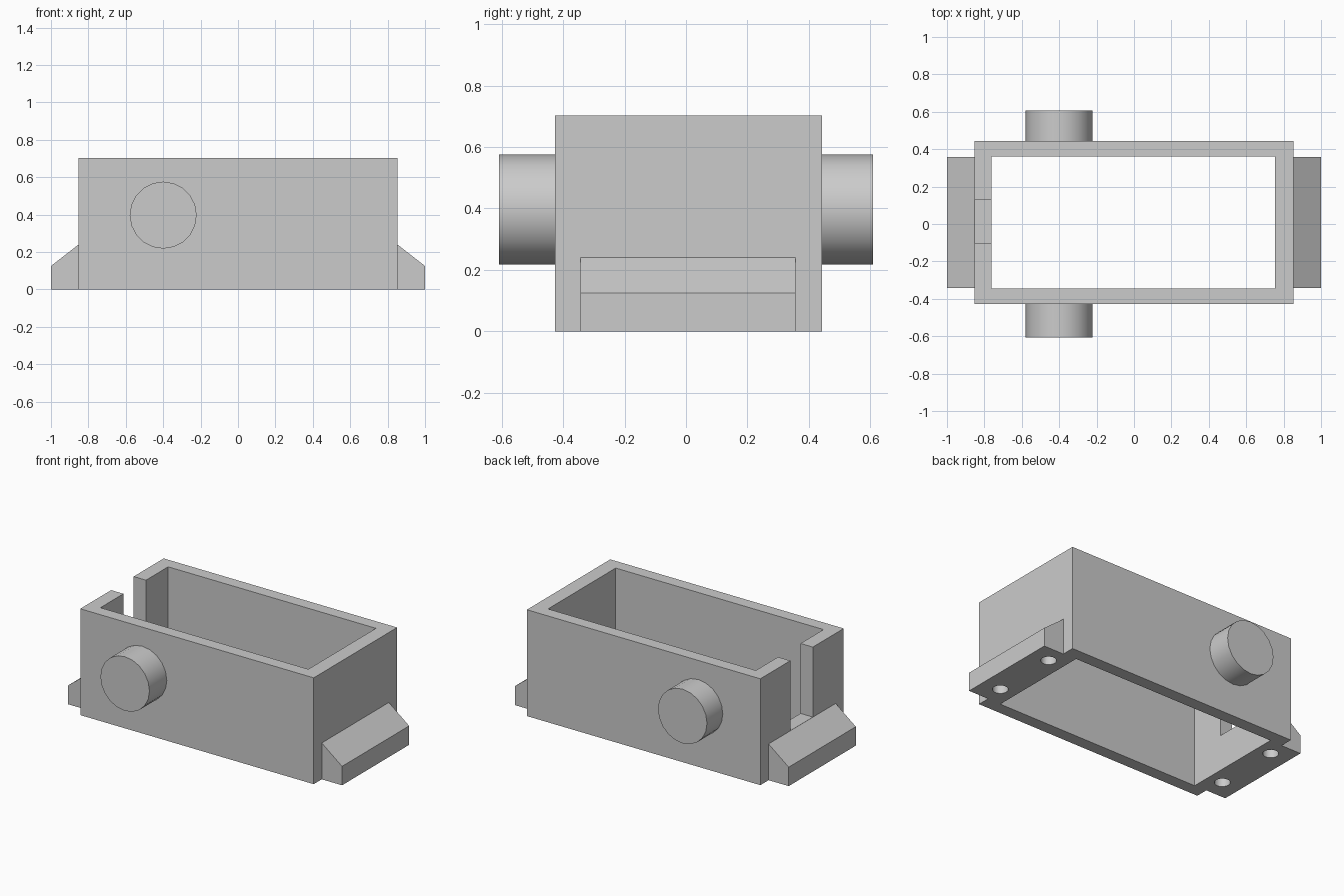
import bpy
import bmesh
from math import pi
from mathutils import Matrix, Vector

default = bpy.data.objects.get("Cube")
if default:
    bpy.data.objects.remove(default, do_unlink=True)

grey = bpy.data.materials.new("plain grey")
grey.use_nodes = True
colour = (0.6, 0.6, 0.6, 1)
grey.diffuse_color = colour
grey.node_tree.nodes["Principled BSDF"].inputs["Base Color"].default_value = colour


def finish(name, bm):
    bmesh.ops.recalc_face_normals(bm, faces=bm.faces)
    mesh = bpy.data.meshes.new(name)
    bm.to_mesh(mesh)
    bm.free()
    mesh.materials.append(grey)
    obj = bpy.data.objects.new(name, mesh)
    bpy.context.collection.objects.link(obj)
    return obj


def box(name, low, high):
    low, high = Vector(low), Vector(high)
    bm = bmesh.new()
    bmesh.ops.create_cube(bm, size=1)
    bmesh.ops.scale(bm, vec=high - low, verts=bm.verts)
    bmesh.ops.translate(bm, vec=(low + high) / 2, verts=bm.verts)
    return finish(name, bm)


def cylinder(name, centre, radius, depth, sides, matrix=Matrix()):
    bm = bmesh.new()
    bmesh.ops.create_cone(bm, cap_ends=True, segments=sides, radius1=radius,
                          radius2=radius, depth=depth,
                          matrix=Matrix.Translation(centre) @ matrix)
    return finish(name, bm)


def foot(name, side):
    # Wedge profile extruded along y, with its root buried in the end wall
    profile = [(0.8, 0), (1, 0), (1, 0.125), (0.852, 0.24), (0.8, 0.24)]
    bm = bmesh.new()
    face = bm.faces.new([bm.verts.new((side * x, -0.343, z)) for x, z in profile])
    out = bmesh.ops.extrude_face_region(bm, geom=[face])
    verts = [v for v in out["geom"] if isinstance(v, bmesh.types.BMVert)]
    bmesh.ops.translate(bm, vec=(0, 0.7, 0), verts=verts)
    return finish(name, bm)


def combine(target, tool, operation):
    mod = target.modifiers.new(tool.name, "BOOLEAN")
    mod.operation = operation
    mod.solver = "EXACT"
    mod.object = tool
    bpy.context.view_layer.objects.active = target
    bpy.ops.object.modifier_apply(modifier=mod.name)
    bpy.data.objects.remove(tool, do_unlink=True)


def smooth(obj):
    bpy.ops.object.select_all(action="DESELECT")
    obj.select_set(True)
    bpy.context.view_layer.objects.active = obj
    bpy.ops.object.shade_smooth_by_angle(angle=pi / 6)


# Housing: open frame with a wedge foot at each end
housing = box("housing", (-0.853, -0.427, 0), (0.852, 0.443, 0.702))
for side in (-1, 1):
    combine(housing, foot("foot", side), "UNION")
combine(housing, box("cavity", (-0.763, -0.345, -0.2), (0.755, 0.361, 1)), "DIFFERENCE")

# Slot in the end wall
combine(housing, box("slot", (-1.1, -0.105, 0.24), (-0.7, 0.13, 1)), "DIFFERENCE")

# Blind screw holes underneath
for x in (-0.866, 0.868):
    for y in (-0.21, 0.24):
        combine(housing, cylinder("screw_hole", (x, y, 0), 0.048, 0.24, 20), "DIFFERENCE")
smooth(housing)

# Round side studs
upright = Matrix.Rotation(pi / 2, 4, "X")
for name, y_in, y_out in (("front_stud", -0.4, -0.608), ("back_stud", 0.42, 0.608)):
    stud = cylinder(name, (-0.4, (y_in + y_out) / 2, 0.397), 0.179,
                    abs(y_out - y_in), 20, upright)
    smooth(stud)
